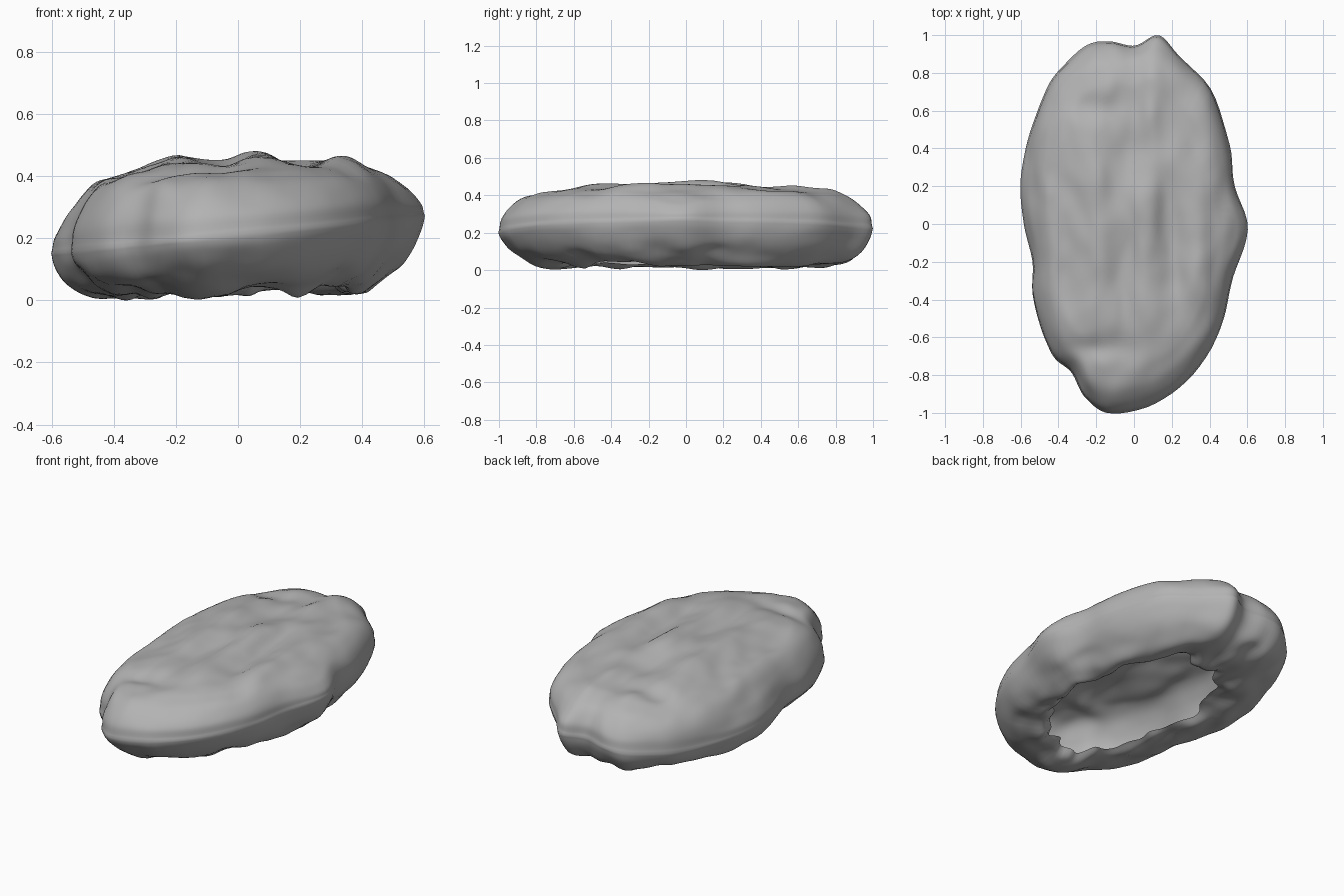
import bpy, bmesh, math
from mathutils import Vector, noise

cube = bpy.data.objects.get("Cube")
if cube:
    bpy.data.objects.remove(cube)

SEGMENTS, STEPS = 132, 5

# Widest outline of the boulder, counterclockwise
OUTLINE = [(.6, -.03), (.53, .21), (.51, .4), (.41, .71), (.23, .9), (.125, 1), (0, .945),
           (-.13, .97), (-.25, .945), (-.37, .84), (-.46, .72), (-.55, .5), (-.59, .32),
           (-.6, .16), (-.585, 0), (-.54, -.2), (-.53, -.4), (-.44, -.68), (-.33, -.79),
           (-.26, -.92), (-.13, -1), (.11, -.95), (.32, -.79), (.465, -.53), (.52, -.29)]
# Section: travel from opening (-1) past the rim (0) to the middle of the crown (1),
# with the height where the stone is blunt and where it tapers
SECTION = [(-1, -.72, -.72), (-.85, -.87, -.86), (-.6, -.9, -.79), (-.38, -.82, -.64),
           (-.18, -.64, -.42), (-.05, -.3, -.18), (0, 0, 0), (.015, .35, .2),
           (.06, .64, .42), (.12, .83, .58), (.2, .93, .76), (.28, .96, .87),
           (.42, .98, .96), (.6, 1, 1), (.78, 1, 1), (.97, 1, 1)]
# Ridges and hollows on the crown: x, y, x size, y size, height
BUMPS = [(.19, -.1, .07, .3, -.035), (.07, 0, .08, .3, .025), (-.2, .15, .08, .4, .025),
         (.34, -.15, .08, .35, .025), (0, .4, .08, .2, -.025), (-.2, -.65, .2, .06, -.03),
         (-.35, -.2, .07, .3, -.02), (-.2, .62, .2, .07, -.02), (.1, .6, .06, .15, .015),
         (-.05, -.25, .06, .2, -.015)]


def spline(a, b, c, d, t):
    return b + (c - a) * t / 2 + (2 * a - 5 * b + 4 * c - d) * t * t / 2 \
        + (3 * b - a - 3 * c + d) * t ** 3 / 2


def rim_point(u):
    n = len(OUTLINE)
    i = int(u * n)
    return spline(*[Vector(OUTLINE[(i + k) % n]) for k in (-1, 0, 1, 2)], u * n - i)


def crown_height(x, y):
    z = .455 - .05 * abs(y) ** 2.2 - .1 * x * x + .02 * x
    for bx, by, sx, sy, h in BUMPS:
        z += h * math.exp(-((x - bx) / sx) ** 2 - ((y - by) / sy) ** 2)
    return z


def slice_points(rim):
    """One radial slice, from the opening over the rim to the crown."""
    jag = 1 + .16 * noise.noise(Vector((rim.x * 6, rim.y * 5, 3)))
    hole = Vector((.03 + .54 * rim.x, .58 * rim.y - .01)) * jag
    waist = .215 + .1 * rim.x
    under_taper = min(1, max(0, .4 + rim.x - .35 * rim.y))
    crown_taper = min(1, abs(rim.x / .6) ** 6)
    ctrl = []
    for q, blunt, taper in SECTION:
        w = under_taper if q < 0 else crown_taper
        ctrl.append(Vector((q, blunt + (taper - blunt) * w)))
    ctrl = [ctrl[0]] + ctrl + [ctrl[-1]]
    path = [spline(*ctrl[i - 1:i + 3], s / STEPS)
            for i in range(1, len(ctrl) - 2) for s in range(STEPS)] + [ctrl[-1]]
    pts = []
    for q, h in path:
        p = hole.lerp(rim, 1 + q) if q < 0 else rim * (1 - q)
        z = waist * (1 + h) if h < 0 else waist + (crown_height(p.x, p.y) - waist) * h
        pts.append((p.x, p.y, z))
    return pts


# Skin neighbouring slices and close the crown, leaving the underside open
bm = bmesh.new()
columns = [[bm.verts.new(p) for p in slice_points(rim_point(i / SEGMENTS))]
           for i in range(SEGMENTS)]
for i, col in enumerate(columns):
    nxt = columns[(i + 1) % SEGMENTS]
    for j in range(len(col) - 1):
        bm.faces.new((col[j], nxt[j], nxt[j + 1], col[j + 1]))
bm.faces.new([col[-1] for col in columns])
bm.normal_update()

# Weathered relief, stretched along the length, stronger underneath, faint at the rim
moves = []
for v in bm.verts:
    p = v.co
    broad = noise.noise(Vector((p.x * 6, p.y * 3, p.z * 7)))
    fine = noise.noise(Vector((p.x * 11, p.y * 7, p.z * 12 + 5)))
    low = max(0, 1 - p.z / .15)
    move = v.normal * (broad * (.022 + .012 * low) + fine * (.009 + .012 * low))
    moves.append(Vector((move.x * .3, move.y * .3, move.z)))
for v, move in zip(bm.verts, moves):
    v.co += move

# Rest it on the ground
floor = min(v.co.z for v in bm.verts)
bmesh.ops.translate(bm, verts=bm.verts, vec=(0, 0, -floor))

mesh = bpy.data.meshes.new("boulder_shell")
bm.to_mesh(mesh)
bm.free()
boulder = bpy.data.objects.new("boulder_shell", mesh)
bpy.context.collection.objects.link(boulder)
for poly in mesh.polygons:
    poly.use_smooth = True

stone = bpy.data.materials.new("grey_stone")
stone.use_nodes = True
stone.diffuse_color = (.45, .45, .45, 1)
stone.node_tree.nodes["Principled BSDF"].inputs["Base Color"].default_value = (.45, .45, .45, 1)
mesh.materials.append(stone)
